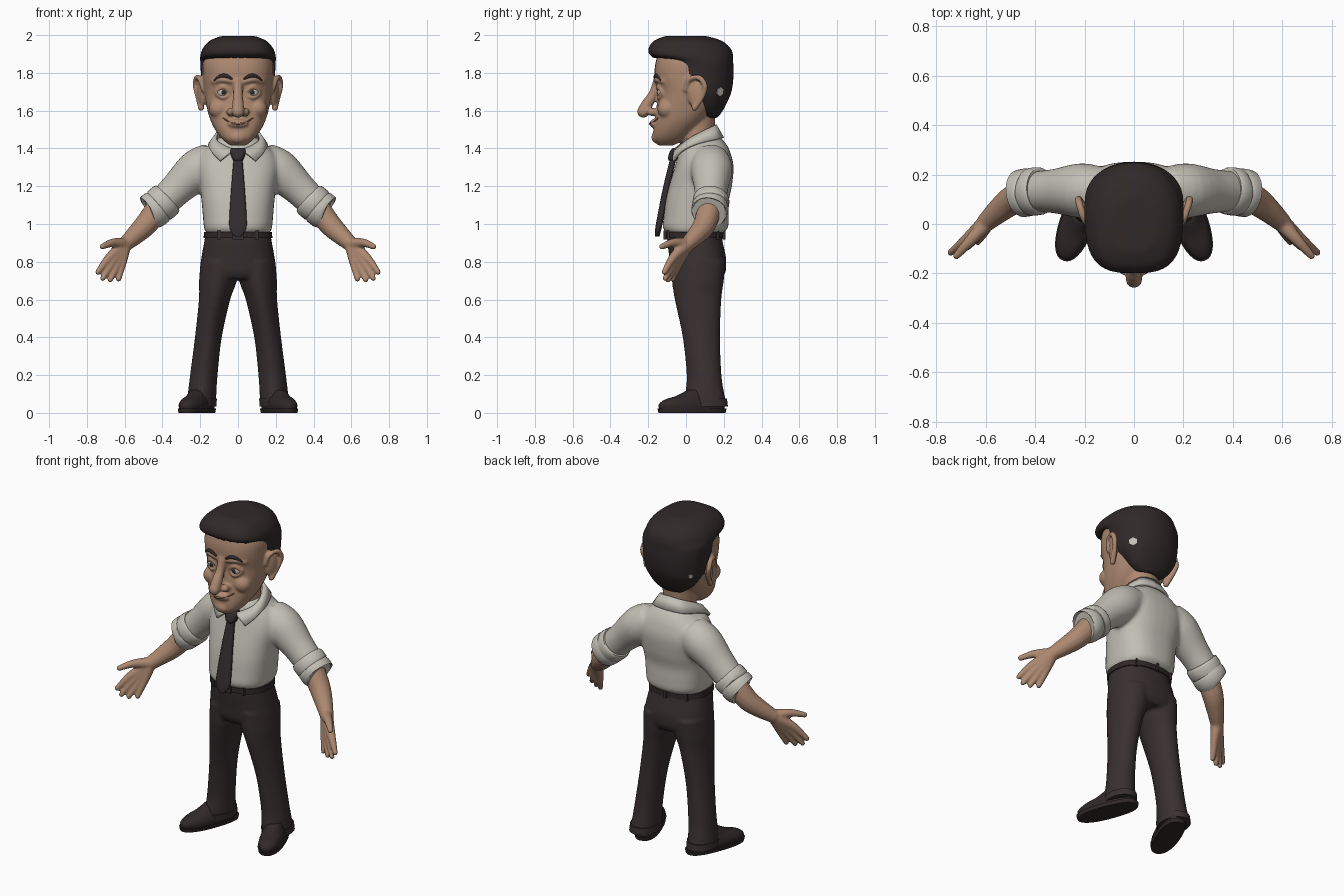
import bpy, bmesh, math
from mathutils import Vector, Matrix

cube = bpy.data.objects.get("Cube")
if cube:
    bpy.data.objects.remove(cube)


def material(name, *rgb):
    m = bpy.data.materials.new(name)
    m.use_nodes = True
    m.diffuse_color = (*rgb, 1)
    bsdf = m.node_tree.nodes["Principled BSDF"]
    bsdf.inputs["Base Color"].default_value = (*rgb, 1)
    bsdf.inputs["Roughness"].default_value = 0.8
    return m


SKIN = material("skin", 0.42, 0.25, 0.165)
SHIRT = material("shirt", 0.54, 0.52, 0.46)
TROUSER = material("trousers", 0.04, 0.029, 0.03)
HAIR = material("hair", 0.03, 0.022, 0.023)
TIE = material("tie", 0.033, 0.025, 0.028)
LEATHER = material("leather", 0.03, 0.021, 0.022)
WHITE = material("eye_white", 0.55, 0.52, 0.47)
LIP = material("lip_line", 0.24, 0.12, 0.085)


def resample(rows, k=5):
    """Catmull-Rom interpolation of any rows of numbers."""
    out = []
    for i in range(len(rows) - 1):
        a, b, c, d = (rows[min(max(j, 0), len(rows) - 1)] for j in range(i - 1, i + 3))
        for s in range(k):
            t = s / k
            out.append([q + 0.5 * t * (r - p + t * (2*p - 5*q + 4*r - s4 + t * (3*(q - r) + s4 - p)))
                        for p, q, r, s4 in zip(a, b, c, d)])
    return out + [list(rows[-1])]


def skin_rings(bm, rings):
    loops = [[bm.verts.new(p) for p in ring] for ring in rings]
    for a, b in zip(loops, loops[1:]):
        for i in range(len(a)):
            j = (i + 1) % len(a)
            bm.faces.new((a[i], a[j], b[j], b[i]))
    bm.faces.new(loops[0])
    bm.faces.new(loops[-1])


def loft(bm, rows, front=2.0, back=2.0, cx=0, n=36, k=5, turn=None):
    """Stack of rounded rings; a row is z, front y, back y, half width, optional x."""
    rings = []
    for row in resample(rows, k):
        z, f, b, w = row[:4]
        x0 = cx * row[4] if len(row) > 4 else cx
        ring = []
        for i in range(n):
            c, s = math.cos(math.tau * i / n), math.sin(math.tau * i / n)
            e = 2 / (front if s < 0 else back)
            p = Vector((x0 + w * math.copysign(abs(c) ** e, c),
                        (f + b) / 2 + (b - f) / 2 * math.copysign(abs(s) ** e, s), z))
            ring.append(turn @ p if turn else p)
        rings.append(ring)
    skin_rings(bm, rings)


def tube(bm, rows, n=14, k=4, rounded=True, side=1):
    """Round limb along x, y, z, radius rows."""
    rows = [(r[0] * side, *r[1:]) for r in resample(rows, k)]
    pts = [Vector(r[:3]) for r in rows]
    rings = []
    for i, p in enumerate(pts):
        d = (pts[min(i + 1, len(pts) - 1)] - pts[max(i - 1, 0)]).normalized()
        u = d.cross(Vector((0.2, 1, 0.1))).normalized()
        v = d.cross(u)
        rings.append([p + rows[i][3] * (u * math.cos(math.tau * j / n) + v * math.sin(math.tau * j / n))
                      for j in range(n)])
    skin_rings(bm, rings)
    if rounded:
        for i in (0, -1):
            blob(bm, pts[i], (rows[i][3],) * 3)


def blob(bm, loc, size, rot=0):
    bmesh.ops.create_uvsphere(bm, u_segments=20, v_segments=14, radius=1,
                              matrix=Matrix.LocRotScale(Vector(loc), Matrix.Rotation(rot, 3, 'Z').to_quaternion(),
                                                        Vector(size)))


def finish(bm, name, mat, voxel=0, smooth=5):
    bmesh.ops.recalc_face_normals(bm, faces=bm.faces)
    me = bpy.data.meshes.new(name)
    bm.to_mesh(me)
    bm.free()
    me.materials.append(mat)
    ob = bpy.data.objects.new(name, me)
    bpy.context.collection.objects.link(ob)
    bpy.ops.object.select_all(action='DESELECT')
    ob.select_set(True)
    bpy.context.view_layer.objects.active = ob
    bpy.ops.object.shade_smooth_by_angle(angle=math.radians(45))
    if voxel:
        r = ob.modifiers.new("fuse", 'REMESH')
        r.mode, r.voxel_size, r.use_smooth_shade = 'VOXEL', voxel, True
        s = ob.modifiers.new("soften", 'SMOOTH')
        s.iterations, s.factor = smooth, 0.5
    return ob


def surface(ob, origin, direction):
    dg = bpy.context.evaluated_depsgraph_get()
    hit, loc, normal, _ = ob.ray_cast(Vector(origin), Vector(direction), depsgraph=dg)
    return (loc, normal) if hit else (Vector(origin) - Vector(direction) * -0.85, -Vector(direction))


SIDES = (("left", 1), ("right", -1))

# Head with nose, cheeks, ears and neck fused together
bm = bmesh.new()
loft(bm, [(1.415, -.145, -.07, .04), (1.45, -.172, 0, .085), (1.5, -.172, .06, .122), (1.56, -.163, .12, .15),
          (1.63, -.155, .17, .168), (1.7, -.148, .19, .18), (1.78, -.166, .2, .186), (1.86, -.16, .2, .185),
          (1.93, -.13, .18, .15), (1.97, -.06, .1, .08)], 2.4, 2.2)
loft(bm, [(1.36, -.02, .15, .1), (1.48, -.03, .15, .095), (1.62, -.02, .16, .1)])
tube(bm, [(0, -.15, 1.76, .024), (0, -.172, 1.69, .025), (0, -.205, 1.635, .031), (0, -.226, 1.595, .033)])
blob(bm, (0, -.168, 1.532), (.055, .025, .024))
blob(bm, (0, -.15, 1.46), (.05, .033, .035))
for _, s in SIDES:
    blob(bm, (s * .036, -.178, 1.593), (.026, .03, .022))
    blob(bm, (s * .1, -.1, 1.61), (.055, .052, .052))
    tube(bm, [(.035, -.155, 1.755, .014), (.08, -.15, 1.765, .017), (.13, -.115, 1.755, .014)], side=s)
    tube(bm, [(.045, -.143, 1.7, .01), (.078, -.147, 1.727, .012), (.115, -.126, 1.7, .01)], side=s)
    tube(bm, [(.045, -.142, 1.69, .009), (.078, -.145, 1.668, .01), (.115, -.126, 1.69, .009)], side=s)
    blob(bm, (s * .193, .05, 1.69), (.018, .045, .075), s * -.35)
    tube(bm, [(.185, .0, 1.71, .012), (.2, .015, 1.765, .014), (.218, .07, 1.775, .015), (.225, .1, 1.73, .015),
              (.212, .085, 1.67, .013), (.195, .045, 1.615, .017)], side=s)
head = finish(bm, "head", SKIN, .007, 4)

# Hair cap with a swept fringe and combed ridges
bm = bmesh.new()
loft(bm, [(1.56, .1, .165, .07), (1.6, .06, .195, .125), (1.67, .01, .23, .172), (1.72, -.05, .245, .19),
          (1.79, -.06, .252, .196), (1.86, -.075, .25, .2), (1.89, -.185, .25, .2), (1.93, -.198, .236, .186),
          (1.97, -.17, .19, .15), (1.995, -.11, .11, .09)], 3, 2.1, n=48)
for i in range(8):
    x = -.14 + i * .04
    tube(bm, [(x, -.165 + x * x * 2, 1.895, .02), (x * .9, -.15 + x * x, 1.95, .017),
              (x * .75, -.06, 1.982 - x * x, .013), (x * .6, .05, 1.985 - x * x, .008)])
hair = finish(bm, "hair", HAIR, .009, 5)

bpy.context.view_layer.update()
# Eyes, eyebrows and the small pale patches behind the ears
for label, s in SIDES:
    bm = bmesh.new()
    blob(bm, (s * .078, -.118, 1.698), (.036, .034, .033))
    finish(bm, label + "_eye", WHITE)
    bm = bmesh.new()
    blob(bm, (s * .077, -.147, 1.697), (.013, .008, .013))
    finish(bm, label + "_iris", LEATHER)
    bm = bmesh.new()
    rows = [(.035, 1.77, .006), (.065, 1.784, .011), (.095, 1.782, .009), (.125, 1.762, .004)]
    tube(bm, [(*surface(head, (s * x, -1, z), (0, 1, 0))[0], r) for x, z, r in rows])
    finish(bm, label + "_eyebrow", HAIR)
    loc, normal = surface(hair, (s, .18, 1.7), (-s, 0, 0))
    r = .025 if s > 0 else .013
    bm = bmesh.new()
    bmesh.ops.create_cone(bm, cap_ends=True, segments=6, radius1=r, radius2=r, depth=.009,
                          matrix=Matrix.LocRotScale(loc, normal.to_track_quat('Z', 'Y'), None))
    finish(bm, label + "_hair_patch", WHITE)

# Smile
bm = bmesh.new()
tube(bm, [(*surface(head, (x, -1, 1.53 + 5 * x * x), (0, 1, 0))[0], .0055 - abs(x) * .03)
          for x in (-.078, -.05, -.025, 0, .025, .05, .078)])
finish(bm, "mouth", LIP)

# Shirt body and sleeves
bm = bmesh.new()
loft(bm, [(.95, -.1, .19, .168), (.98, -.122, .222, .18), (1.04, -.118, .226, .186), (1.12, -.108, .226, .193),
          (1.2, -.09, .243, .203), (1.3, -.06, .252, .22), (1.37, -.04, .238, .2), (1.42, -.03, .215, .15),
          (1.46, -.01, .18, .1)], 2.5, 2.5)
for _, s in SIDES:
    tube(bm, [(.13, .13, 1.335, .1), (.215, .135, 1.285, .111), (.32, .133, 1.19, .09), (.41, .13, 1.1, .082)],
         rounded=False, n=24, side=s)
finish(bm, "shirt", SHIRT, .011, 5)

# Rolled cuffs, forearms and hands
for label, s in SIDES:
    bm = bmesh.new()
    tube(bm, [(.372, .135, 1.135, .088), (.38, .134, 1.128, .096), (.415, .13, 1.1, .097), (.421, .13, 1.095, .091),
              (.428, .129, 1.089, .097), (.458, .123, 1.064, .096), (.464, .122, 1.06, .088)],
         rounded=False, n=32, k=2, side=s)
    finish(bm, label + "_cuff", SHIRT)
    bm = bmesh.new()
    tube(bm, [(.41, .128, 1.1, .066), (.485, .1, 1.0, .061), (.545, .055, .94, .051), (.595, .01, .895, .04)], side=s)
    fingers = [((.682, -.068, .822), (.742, -.115, .745)), ((.662, -.06, .802), (.716, -.11, .712)),
               ((.636, -.046, .796), (.676, -.095, .704)), ((.61, -.03, .806), (.632, -.072, .708))]
    for base, tip in fingers:
        tube(bm, [(.6, .005, .89, .036), (*base, .024), (*tip, .0145)], side=s)
    tube(bm, [(.6, .0, .895, .034), (.665, -.07, .9, .023), (.718, -.128, .88, .0155)], side=s)
    finish(bm, label + "_arm", SKIN, .007, 4)

# Folded collar
bm = bmesh.new()
top = [(0, .155, 1.525), (.07, .14, 1.515), (.113, .06, 1.475), (.1, -.01, 1.432), (.022, -.062, 1.392)]
low = [(0, .195, 1.455), (.1, .17, 1.45), (.15, .06, 1.425), (.142, -.025, 1.385), (.095, -.066, 1.333)]
for _, s in SIDES:
    a, b = ([bm.verts.new((s * x, y, z)) for x, y, z in resample(edge)] for edge in (top, low))
    for i in range(len(a) - 1):
        bm.faces.new((a[i], a[i + 1], b[i + 1], b[i]))
bmesh.ops.remove_doubles(bm, verts=bm.verts, dist=.0005)
collar = finish(bm, "collar", SHIRT)
mod = collar.modifiers.new("thickness", 'SOLIDIFY')
mod.thickness, mod.offset = .014, 0

# Tie blade and knot
bm = bmesh.new()
loft(bm, [(.935, -.165, -.14, .018), (.975, -.163, -.13, .044), (1.05, -.15, -.115, .045), (1.2, -.12, -.085, .035),
          (1.35, -.083, -.05, .023)], 3, 3)
loft(bm, [(1.335, -.09, -.03, .024), (1.35, -.095, -.03, .032), (1.385, -.085, -.02, .043),
          (1.402, -.07, -.02, .036)], 2.5, 2.5)
finish(bm, "tie", TIE)

# Trousers: hips and two legs
bm = bmesh.new()
loft(bm, [(.955, -.1, .185, .17), (.9, -.098, .195, .18), (.82, -.088, .212, .194), (.75, -.08, .21, .2),
          (.71, -.06, .19, .17)], 2.4, 2.4)
for _, s in SIDES:
    loft(bm, [(.8, -.08, .207, .098, .1), (.7, -.075, .2, .1, .106), (.6, -.06, .187, .083, .124),
              (.4, -.018, .18, .071, .157), (.2, .003, .188, .073, .181), (.09, -.005, .205, .076, .191),
              (.045, .0, .218, .079, .195)], 1.75, 2.1, cx=s)
finish(bm, "trousers", TROUSER, .01, 4)

# Trouser hems and shoes with soles
for label, s in SIDES:
    bm = bmesh.new()
    loft(bm, [(.035, -.005, .222, .081, .195), (.075, -.01, .217, .081, .193)], 1.8, 2.1, cx=s, k=1)
    finish(bm, label + "_hem", TROUSER)
    turn = Matrix.Translation((s * .218, .035, 0)) @ Matrix.Rotation(s * .36, 4, 'Z')
    bm = bmesh.new()
    loft(bm, [(.015, -.185, .175, .064), (.045, -.188, .178, .067), (.07, -.155, .172, .06), (.09, -.09, .165, .052),
              (.12, -.03, .16, .045)], 2.3, 2.5, turn=turn)
    finish(bm, label + "_shoe", LEATHER)
    bm = bmesh.new()
    loft(bm, [(0, -.19, .182, .068), (.022, -.196, .187, .072)], 2.3, 2.6, k=1, turn=turn)
    finish(bm, label + "_sole", LEATHER)

# Belt, buckle and loops
bm = bmesh.new()
loft(bm, [(.925, -.108, .197, .182), (.958, -.108, .196, .18)], 2.4, 2.4, k=1)
finish(bm, "belt", LEATHER)
bm = bmesh.new()
for x, y, w in ((0, -.108, .03), (.1, -.09, .008), (-.1, -.09, .008), (0, .198, .008), (.12, .165, .008), (-.12, .165, .008)):
    bmesh.ops.create_cube(bm, size=1, matrix=Matrix.LocRotScale(Vector((x, y, .942)), None, Vector((w * 2, .02, .046))))
finish(bm, "buckle_and_loops", TROUSER)
